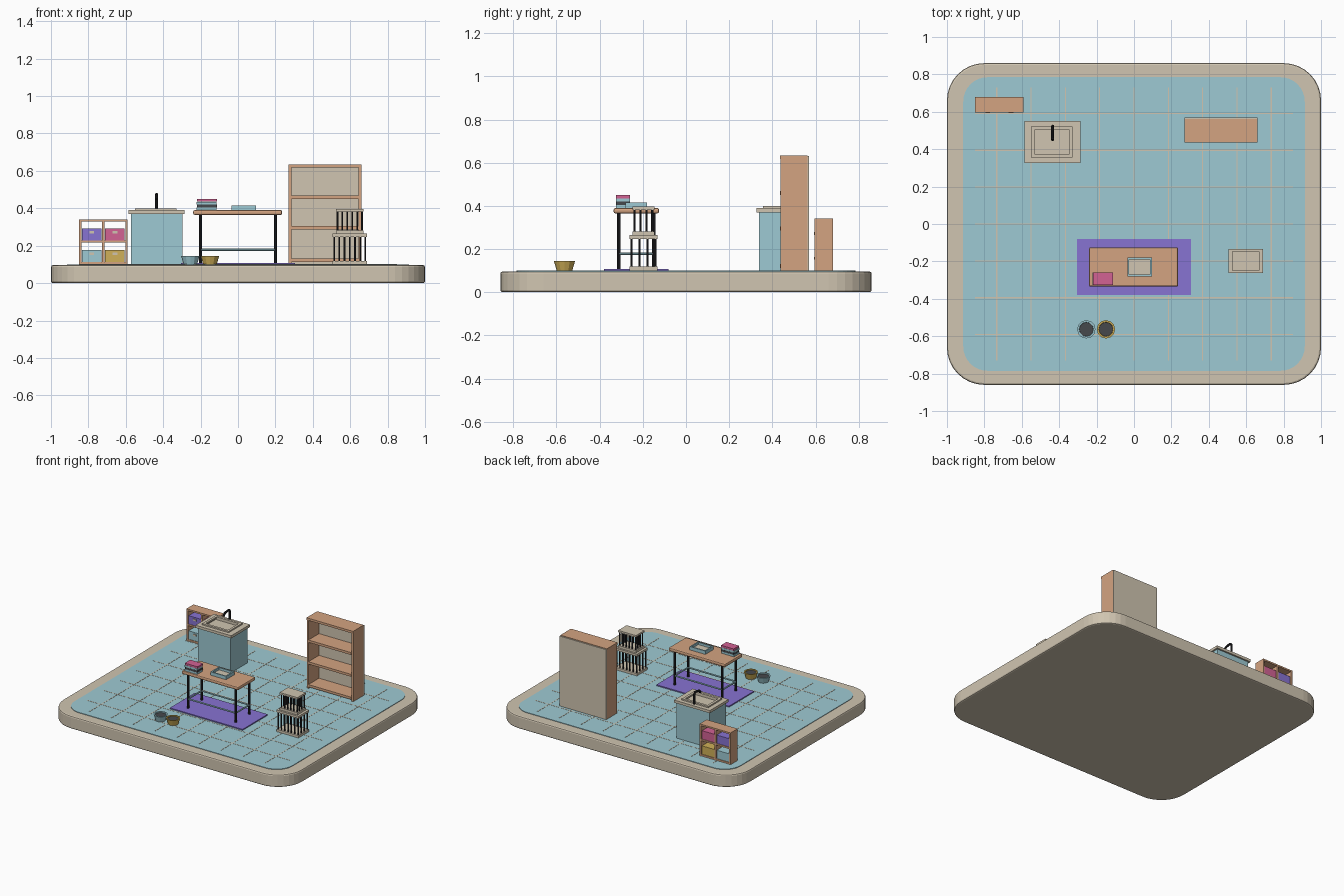
import bpy, bmesh, math
from mathutils import Matrix, Vector

if "Cube" in bpy.data.objects:
    bpy.data.objects.remove(bpy.data.objects["Cube"])


def mat(name, r, g, b):
    lin = lambda c: ((c / 255 + 0.055) / 1.055) ** 2.4 if c > 10 else c / 255 / 12.92
    m = bpy.data.materials.new(name)
    m.diffuse_color = (lin(r), lin(g), lin(b), 1)
    m.use_nodes = True
    m.node_tree.nodes["Principled BSDF"].inputs["Base Color"].default_value = m.diffuse_color
    return m


BEIGE = mat("beige", 208, 197, 177)
TEAL = mat("teal", 158, 202, 211)
WOOD = mat("warm_wood", 212, 164, 129)
PURPLE = mat("purple", 135, 115, 210)
PINK = mat("pink", 210, 98, 148)
YELLOW = mat("yellow", 208, 176, 88)
BLACK = mat("black", 38, 38, 41)
DARK = mat("charcoal", 70, 72, 76)


def finish(name, bm, m, smooth=False):
    bmesh.ops.recalc_face_normals(bm, faces=bm.faces)
    me = bpy.data.meshes.new(name)
    bm.to_mesh(me)
    bm.free()
    me.materials.append(m)
    ob = bpy.data.objects.new(name, me)
    bpy.context.collection.objects.link(ob)
    if smooth:
        bpy.context.view_layer.objects.active = ob
        ob.select_set(True)
        bpy.ops.object.shade_smooth_by_angle(angle=math.radians(40))
        ob.select_set(False)
    return ob


def boxes(name, m, *items, bevel=0):
    """Each item is (x0, x1, y0, y1, z0, z1)."""
    bm = bmesh.new()
    for x0, x1, y0, y1, z0, z1 in items:
        mx = Matrix.Translation(((x0 + x1) / 2, (y0 + y1) / 2, (z0 + z1) / 2))
        mx = mx @ Matrix.Diagonal((x1 - x0, y1 - y0, z1 - z0, 1))
        bmesh.ops.create_cube(bm, size=1, matrix=mx)
    if bevel:
        bmesh.ops.bevel(bm, geom=bm.edges[:], offset=bevel, segments=2, profile=0.5, affect='EDGES')
    return finish(name, bm, m)


def frame(x0, x1, y0, y1, z0, z1, t):
    """Four bars forming a flat rectangular ring."""
    return [(x0, x1, y0, y0 + t, z0, z1), (x0, x1, y1 - t, y1, z0, z1),
            (x0, x0 + t, y0 + t, y1 - t, z0, z1), (x1 - t, x1, y0 + t, y1 - t, z0, z1)]


def rods(name, m, r, pairs, sides=8):
    bm = bmesh.new()
    for a, b in pairs:
        a, b = Vector(a), Vector(b)
        d = b - a
        mx = Matrix.Translation((a + b) / 2) @ d.to_track_quat('Z', 'Y').to_matrix().to_4x4()
        bmesh.ops.create_cone(bm, cap_ends=True, segments=sides, radius1=r, radius2=r,
                              depth=d.length, matrix=mx)
    return finish(name, bm, m, True)


def rounded_slab(name, m, hx, hy, r, z0, z1, bevel=0):
    bm = bmesh.new()
    vs = []
    for q, (sx, sy) in enumerate([(1, 1), (-1, 1), (-1, -1), (1, -1)]):
        for i in range(9):
            a = math.pi / 2 * (q + i / 8)
            vs.append(bm.verts.new((sx * (hx - r) + r * math.cos(a), sy * (hy - r) + r * math.sin(a), z0)))
    f = bm.faces.new(vs)
    res = bmesh.ops.extrude_face_region(bm, geom=[f])
    top = [v for v in res['geom'] if isinstance(v, bmesh.types.BMVert)]
    bmesh.ops.translate(bm, verts=top, vec=(0, 0, z1 - z0))
    if bevel:
        rim = [e for e in bm.edges if abs(e.verts[0].co.z - e.verts[1].co.z) < 1e-6]
        bmesh.ops.bevel(bm, geom=rim, offset=bevel, segments=2, profile=0.5, affect='EDGES')
    return finish(name, bm, m)


# base, floor and grout lines
rounded_slab("base", BEIGE, 1.0, 0.86, 0.2, 0, 0.096, 0.01)
rounded_slab("floor", TEAL, 0.913, 0.785, 0.13, 0.09, 0.1)
lines = [(x - .003, x + .003, -.73, .73, .099, .1012) for x in [i * .1835 for i in range(-4, 5)]]
lines += [(-.85, .85, y - .003, y + .003, .099, .1010) for y in [i * .197 for i in range(-3, 4)]]
boxes("grout_lines", BEIGE, *lines)

# rug
boxes("rug", PURPLE, (-.305, .305, -.38, -.08, .1, .108))

# work table
boxes("table_top", WOOD, (-.24, .236, -.335, -.125, .365, .39), bevel=.008)
LX, Y0, Y1 = .2, -.312, -.15
rods("table_legs", BLACK, .008, [((x, y, .105), (x, y, .368)) for x in (-LX, LX) for y in (Y0, Y1)])
rods("table_rails", TEAL, .006,
     [((-LX, y, .178), (LX, y, .178)) for y in (Y0, Y1)] +
     [((x, Y0, .178), (x, Y1, .178)) for x in (-LX, LX)])

# stack of books
for i, c in enumerate([TEAL, DARK, TEAL, PINK]):
    d = .003 * (i % 2)
    z = .39 + .015 * i
    boxes(f"book_{i + 1}", c, (-.221 + d, -.112 - .003 + d, -.325, -.26, z, z + .0145))

# tray on the table
boxes("tray_rim", TEAL, *frame(-.036, .096, -.28, -.18, .39, .415, .01))
boxes("tray_floor", BEIGE, (-.027, .087, -.271, -.189, .39, .398))

# bookcase
bx0, bx1, by0, by1 = .27, .66, .438, .562
boxes("bookcase_sides", WOOD, (bx0, bx0 + .016, by0, by1, .1, .63), (bx1 - .016, bx1, by0, by1, .1, .63))
boxes("bookcase_shelves", WOOD,
      *[(bx0 + .016, bx1 - .016, by0 - .003, by1, z - .009, z + .009) for z in (.122, .295, .46)],
      (bx0, bx1, by0 - .003, by1, .617, .634))
boxes("bookcase_back", BEIGE, (bx0, bx1, by1, by1 + .008, .1, .63))

# cubby with four bins
boxes("cubby_frame", WOOD,
      *[(x - .006, x + .006, .595, .68, .1, .34) for x in (-.844, -.72, -.596)],
      *[(-.85, -.59, .596, .68, z - .006, z + .006) for z in (.107, .222, .335)])
for name, c, x, z in [("purple", PURPLE, -.782, .228), ("pink", PINK, -.658, .228),
                      ("teal", TEAL, -.782, .113), ("yellow", YELLOW, -.658, .113)]:
    boxes(name + "_bin", c, (x - .052, x + .052, .6, .674, z, z + .063))
    boxes(name + "_bin_label", BEIGE, (x - .013, x + .013, .594, .6, z + .038, z + .051))

# sink unit
boxes("sink_cabinet", TEAL, (-.572, -.298, .338, .538, .1, .372))
boxes("sink_counter", BEIGE, *frame(-.585, -.285, .326, .55, .37, .39, .043))
boxes("basin_rim", BEIGE, *frame(-.55, -.328, .356, .52, .388, .4, .018))
boxes("basin_floor", BEIGE, (-.545, -.33, .365, .51, .372, .376))

# faucet
path = [(-.435, .523, .39), (-.435, .523, .462), (-.435, .515, .473), (-.435, .5, .475),
        (-.435, .46, .468), (-.435, .45, .45)]
rods("faucet", BLACK, .008, list(zip(path, path[1:])))

# two-tier barred crate


def crate(name, x0, x1, y0, y1, z0, z1, nx, ny):
    boxes(name + "_base", BEIGE, (x0, x1, y0, y1, z0, z0 + .018))
    e = .009
    xs = [x0 + e + (x1 - x0 - 2 * e) * i / (nx - 1) for i in range(nx)]
    ys = [y0 + e + (y1 - y0 - 2 * e) * i / (ny - 1) for i in range(ny)]
    spots = [(x, y) for x in xs for y in (ys[0], ys[-1])] + [(x, y) for x in (xs[0], xs[-1]) for y in ys[1:-1]]
    rods(name + "_bars", BLACK, .005, [((x, y, z0 + .015), (x, y, z1)) for x, y in spots], 6)


crate("lower_crate", .505, .69, -.262, -.133, .1, .25, 7, 4)
boxes("lower_crate_lid", BEIGE, (.505, .69, -.262, -.133, .247, .264))
crate("upper_crate", .523, .672, -.248, -.147, .264, .385, 6, 4)
boxes("upper_crate_lid", BEIGE, (.523, .672, -.248, -.147, .382, .396))

# two flared pots with dark filling


def pot(name, m, x, y):
    bm = bmesh.new()
    n = 12
    rings = []
    for r, z in [(.036, .1), (.049, .144), (.039, .144), (.036, .13)]:
        rings.append([bm.verts.new((x + r * math.cos(2 * math.pi * i / n),
                                    y + r * math.sin(2 * math.pi * i / n), z)) for i in range(n)])
    for a, b in zip(rings, rings[1:]):
        for i in range(n):
            j = (i + 1) % n
            bm.faces.new((a[i], a[j], b[j], b[i]))
    bm.faces.new(rings[0])
    bm.faces.new(rings[-1])
    finish(name, bm, m)
    rods(name + "_filling", DARK, .0375, [((x, y, .125), (x, y, .138))], n)


pot("teal_pot", TEAL, -.255, -.563)
pot("yellow_pot", YELLOW, -.15, -.563)
